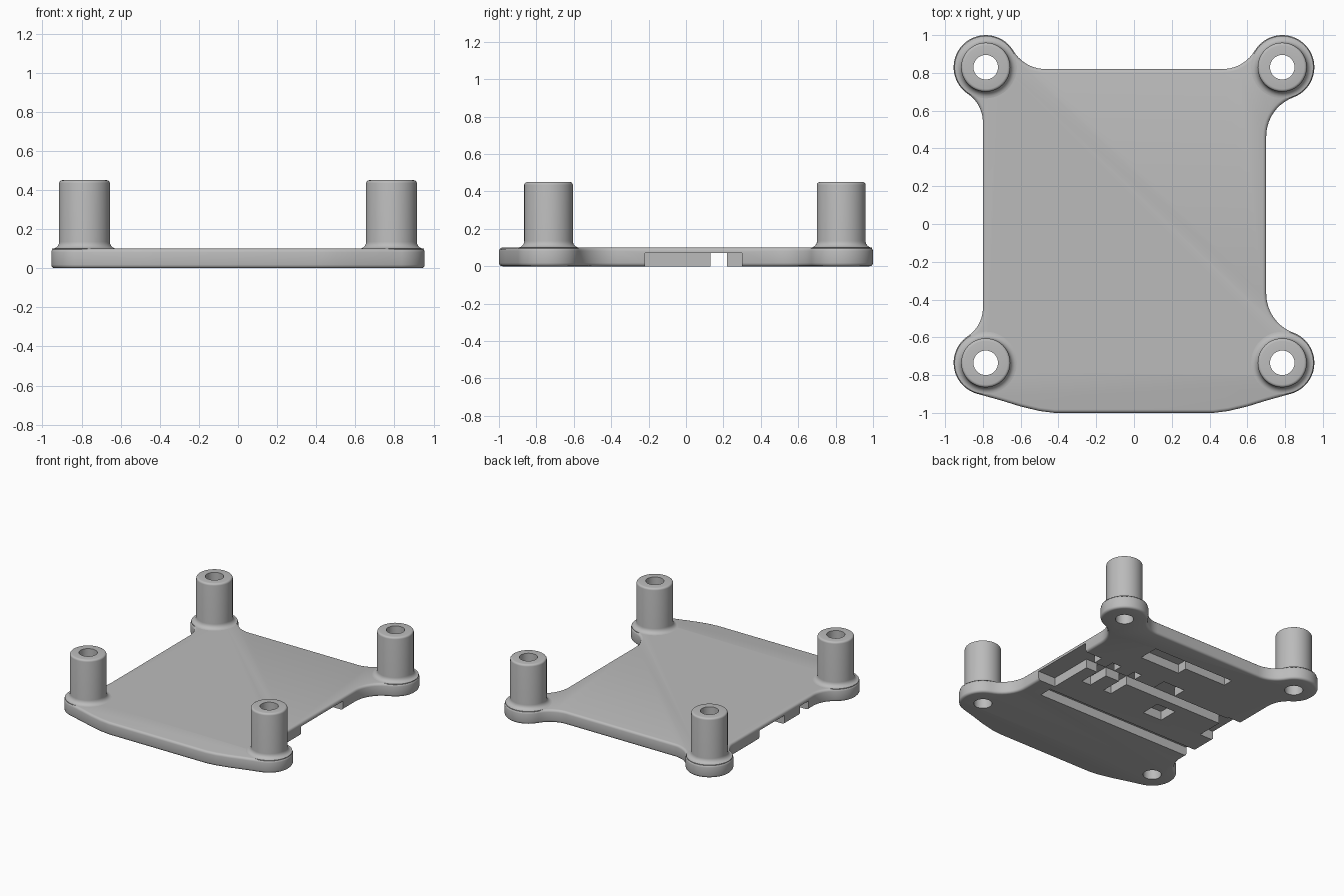
import bpy
import bmesh
from math import atan2, cos, degrees, pi, radians, sin, sqrt

if "Cube" in bpy.data.objects:
    bpy.data.objects.remove(bpy.data.objects["Cube"])

THICK, DEPTH, TOP = 0.10, 0.07, 0.45
PX, BACK_Y, FRONT_Y = 0.785, 0.83, -0.735
EAR, POST, BORE = 0.17, 0.13, 0.065

grey = bpy.data.materials.new("plain grey")
grey.use_nodes = True
COLOUR = (0.5, 0.5, 0.5, 1)
grey.diffuse_color = COLOUR
grey.node_tree.nodes["Principled BSDF"].inputs["Base Color"].default_value = COLOUR


def make(name, bm):
    bmesh.ops.recalc_face_normals(bm, faces=bm.faces[:])
    mesh = bpy.data.meshes.new(name)
    bm.to_mesh(mesh)
    bm.free()
    mesh.materials.append(grey)
    obj = bpy.data.objects.new(name, mesh)
    bpy.context.collection.objects.link(obj)
    return obj


def select(obj):
    bpy.ops.object.select_all(action="DESELECT")
    obj.select_set(True)
    bpy.context.view_layer.objects.active = obj


def smooth(obj):
    select(obj)
    bpy.ops.object.shade_smooth_by_angle(angle=radians(35))


def arc(cx, cy, r, start, end, steps):
    angles = [radians(start + (end - start) * i / steps) for i in range(steps + 1)]
    return [(cx + r * cos(a), cy + r * sin(a)) for a in angles]


def half_outline(side_x, r):
    """Half the plate edge, from the front middle to the back middle."""
    dx = side_x + r - PX
    dy = sqrt((EAR + r) ** 2 - dx ** 2)
    th = degrees(atan2(dy, dx))
    br, back = 0.2, 0.82                      # fillet into the back edge
    by = back + br - BACK_Y
    bx = sqrt((EAR + br) ** 2 - by ** 2)
    bt = degrees(atan2(by, -bx))
    pts = [(0.42, -1.0), (0.5, -0.99), (0.6, -0.966), (0.7, -0.935)]
    pts += arc(PX, FRONT_Y, EAR, -72, th, 20)
    pts += arc(side_x + r, FRONT_Y + dy, r, th + 180, 180, 10)[1:]
    pts += arc(side_x + r, BACK_Y - dy, r, 180, 180 - th, 10)
    pts += arc(PX, BACK_Y, EAR, -th, bt, 28)[1:]
    pts += arc(PX - bx, back + br, br, bt - 180, -90, 10)[1:]
    return pts


# Base plate with four rounded ears and softened rims
outline = half_outline(0.70, 0.22)
outline += [(-x, y) for x, y in reversed(half_outline(0.80, 0.18))]
bm = bmesh.new()
base = bm.faces.new([bm.verts.new((x, y, 0)) for x, y in outline])
up = bmesh.ops.extrude_face_region(bm, geom=[base])["geom"]
bmesh.ops.translate(bm, vec=(0, 0, THICK),
                    verts=[g for g in up if isinstance(g, bmesh.types.BMVert)])
rims = [e for e in bm.edges if abs(e.verts[0].co.z - e.verts[1].co.z) < 1e-5]
bmesh.ops.bevel(bm, geom=rims, offset=0.018, segments=3, profile=0.5,
                affect="EDGES")
plate = make("base_plate", bm)

# Underside pockets: x min, x max, y min, y max
pockets = [
    (0.55, 0.80, -0.22, 0.30),     # side recess
    (-0.90, 0.56, 0.13, 0.22),     # cross channel
    (0.37, 0.45, -0.04, 0.30),     # slots crossing the channel
    (0.18, 0.25, -0.04, 0.30),
    (-0.19, 0.0, 0.21, 0.33),      # channel notch
    (-0.90, -0.68, -0.08, 0.235),  # opposite side recess
    (-0.90, 0.55, -0.375, -0.27),  # long groove
    (-0.335, -0.17, -0.10, 0.055), # square pocket
    (0.0, 0.345, 0.49, 0.65),      # stepped pocket
    (-0.36, 0.01, 0.57, 0.65),
]
cutters = []
for x0, x1, y0, y1 in pockets:
    bm = bmesh.new()
    bmesh.ops.create_cube(bm, size=1)
    for v in bm.verts:
        v.co = (x1 if v.co.x > 0 else x0, y1 if v.co.y > 0 else y0,
                DEPTH if v.co.z > 0 else -0.1)
    cutters.append(make("pocket_cutter", bm))

# Screw bores
corners = [(sx * PX, y) for sx in (-1, 1) for y in (FRONT_Y, BACK_Y)]
for x, y in corners:
    bm = bmesh.new()
    bmesh.ops.create_cone(bm, cap_ends=True, segments=48, radius1=BORE,
                          radius2=BORE, depth=1)
    bmesh.ops.translate(bm, vec=(x, y, 0), verts=bm.verts[:])
    cutters.append(make("bore_cutter", bm))

select(plate)
for cutter in cutters:
    cutter.hide_render = True
    mod = plate.modifiers.new("cut", "BOOLEAN")
    mod.operation, mod.solver, mod.object = "DIFFERENCE", "EXACT", cutter
    bpy.ops.object.modifier_apply(modifier=mod.name)
    bpy.data.objects.remove(cutter)
smooth(plate)

# Hollow standoff posts: a turned profile with base fillet and rounded top
FILLET, ROUND = 0.035, 0.015
profile = [(BORE, THICK - 0.005), (POST + FILLET, THICK - 0.005)]
profile += arc(POST + FILLET, THICK + FILLET, FILLET, 270, 180, 6)
profile += arc(POST - ROUND, TOP - ROUND, ROUND, 0, 90, 4)
profile += [(BORE, TOP)]
for (x, y), name in zip(corners, ("front_right", "back_right",
                                  "front_left", "back_left")):
    bm = bmesh.new()
    ring = [bm.verts.new((r, 0, z)) for r, z in profile]
    edges = [bm.edges.new((a, b)) for a, b in zip(ring, ring[1:] + ring[:1])]
    bmesh.ops.spin(bm, geom=ring + edges, cent=(0, 0, 0), axis=(0, 0, 1),
                   angle=2 * pi, steps=48, use_merge=False)
    bmesh.ops.remove_doubles(bm, verts=bm.verts[:], dist=1e-5)
    bmesh.ops.translate(bm, vec=(x, y, 0), verts=bm.verts[:])
    smooth(make(name + "_post", bm))
